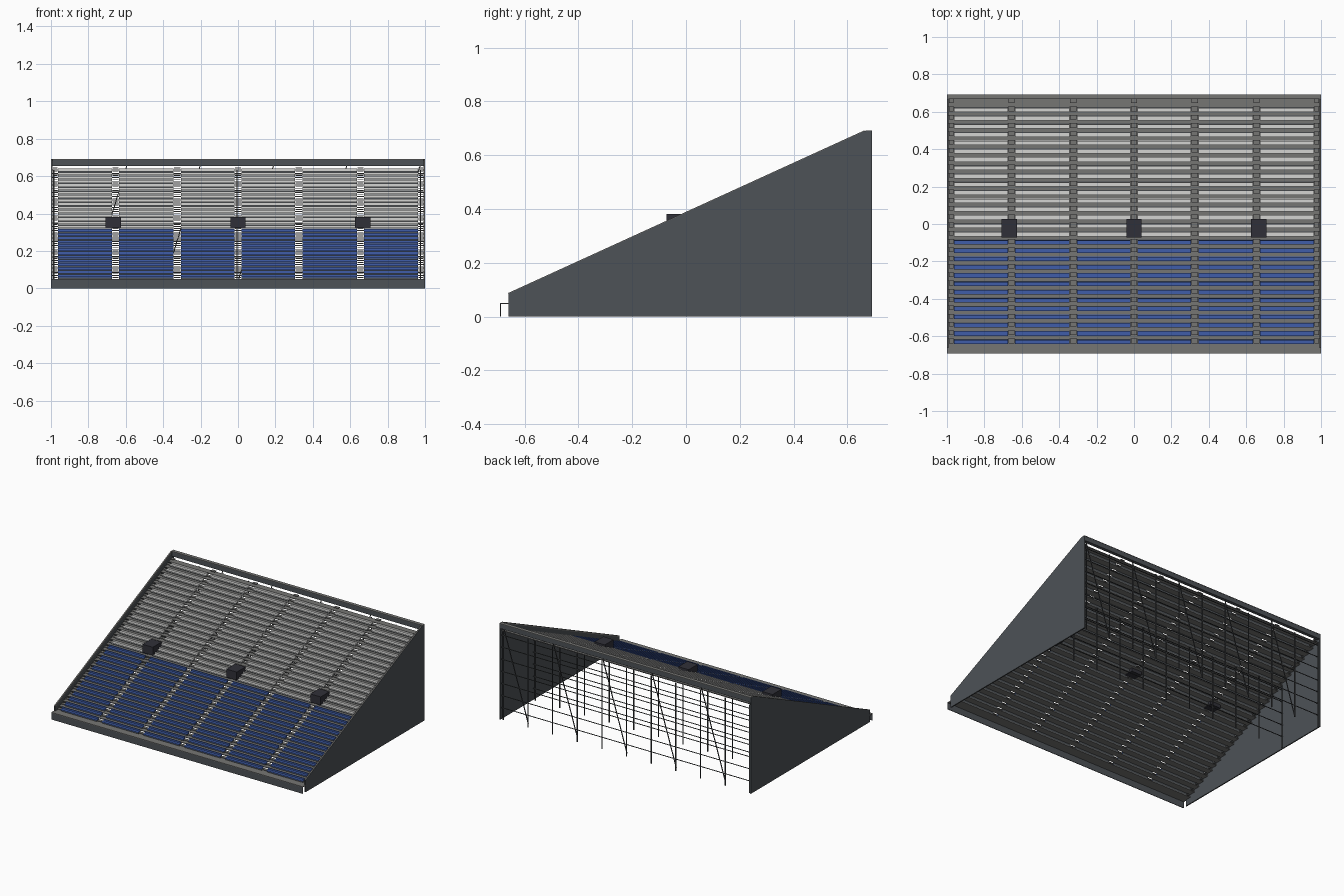
import bpy, bmesh
from mathutils import Vector, Matrix

cube = bpy.data.objects.get("Cube")
if cube:
    bpy.data.objects.remove(cube, do_unlink=True)


def material(name, rgb):
    m = bpy.data.materials.new(name)
    m.use_nodes = True
    m.diffuse_color = (*rgb, 1)
    m.node_tree.nodes["Principled BSDF"].inputs["Base Color"].default_value = (*rgb, 1)
    return m


SLATE = material("slate cladding", (0.075, 0.085, 0.095))
GREY = material("tread grey", (0.18, 0.18, 0.175))
BLUE = material("seat blue", (0.05, 0.11, 0.40))
PALE = material("seat pale grey", (0.66, 0.66, 0.65))
BLACK = material("kiosk charcoal", (0.03, 0.03, 0.04))
STEEL = material("scaffold steel", (0.06, 0.065, 0.07))


def finish(name, bm, mat):
    mesh = bpy.data.meshes.new(name)
    bm.normal_update()
    bm.to_mesh(mesh)
    bm.free()
    mesh.materials.append(mat)
    obj = bpy.data.objects.new(name, mesh)
    bpy.context.scene.collection.objects.link(obj)
    return obj


def box(bm, x, y, z):
    """Add a box given as (min, max) pairs."""
    size = [b - a for a, b in (x, y, z)]
    mid = [(a + b) / 2 for a, b in (x, y, z)]
    bmesh.ops.create_cube(bm, size=1, matrix=Matrix.Translation(mid) @ Matrix.Diagonal((*size, 1)))


def bar(bm, a, b, t=0.006):
    """Add a square tube from a to b."""
    a, b = Vector(a), Vector(b)
    d = b - a
    turn = d.to_track_quat('Z', 'Y').to_matrix().to_4x4()
    bmesh.ops.create_cube(bm, size=1, matrix=Matrix.Translation((a + b) / 2) @ turn
                          @ Matrix.Diagonal((t, t, d.length, 1)))


ROWS, BLUE_ROWS = 30, 13
Y0, Z0, RUN, RISE = -0.66, 0.05, 0.0443, 0.0202
AISLES = [-0.655, -0.325, 0, 0.325, 0.655]
HALF = 0.02
edges = [-0.962] + [a + s * HALF for a in AISLES for s in (-1, 1)] + [0.962]
BLOCKS = list(zip(edges[::2], edges[1::2]))
STAIRS = [(a - HALF + 0.003, a + HALF - 0.003) for a in AISLES] + [(-0.99, -0.965), (0.965, 0.99)]


def deck_z(y):
    return Z0 + (y - Y0) / RUN * RISE


# Treads, aisle half steps, risers and seats, row by row
treads, steps, risers, blue, pale = (bmesh.new() for _ in range(5))
for k in range(ROWS):
    y, z = Y0 + k * RUN, Z0 + k * RISE
    rear = y + RUN
    box(treads, (-0.992, 0.992), (y, rear + 0.002), (z - 0.005, z))
    for span in STAIRS:
        box(steps, span, (y + RUN / 2, rear), (z + 0.006, z + 0.01))
    if k == ROWS - 1:
        continue
    seats = blue if k < BLUE_ROWS else pale
    for span in BLOCKS:
        box(risers, span, (rear - 0.002, rear), (z, z + RISE - 0.005))
        box(risers, span, (y + 0.023, rear - 0.006), (z, z + 0.008))
        box(seats, span, (y + 0.018, rear - 0.006), (z + 0.008, z + 0.013))
        box(seats, span, (rear - 0.006, rear - 0.002), (z + 0.002, z + 0.0245))
finish("row_treads", treads, GREY)
finish("aisle_half_steps", steps, GREY)
finish("row_risers", risers, SLATE)
finish("lower_seats", blue, BLUE)
finish("upper_seats", pale, PALE)

# Side walls: sloped profile pushed out to a thin panel
PROFILE = [(-0.66, 0), (0.692, 0), (0.692, 0.69), (0.665, 0.69), (-0.66, 0.085)]
for name, x in (("left_wall", 0.992), ("right_wall", -1.0)):
    bm = bmesh.new()
    face = bm.faces.new([bm.verts.new((x, y, z)) for y, z in PROFILE])
    pushed = bmesh.ops.extrude_face_region(bm, geom=[face])["geom"]
    bmesh.ops.translate(bm, vec=(0.008, 0, 0),
                        verts=[v for v in pushed if isinstance(v, bmesh.types.BMVert)])
    bmesh.ops.recalc_face_normals(bm, faces=bm.faces)
    finish(name, bm, SLATE)

# Front fascia with its walkway, and the top beam with its cap
for name, mat, y, z in (
        ("front_fascia", SLATE, (-0.692, -0.688), (0, 0.048)),
        ("front_walkway", GREY, (-0.692, -0.655), (0.046, 0.051)),
        ("top_beam", SLATE, (0.668, 0.691), (0.655, 0.687)),
        ("top_beam_cap", GREY, (0.667, 0.692), (0.687, 0.691))):
    bm = bmesh.new()
    box(bm, (-1, 1), y, z)
    finish(name, bm, mat)

# Side edge caps following the wall slope
bm = bmesh.new()
for x in (-0.995, 0.995):
    bar(bm, (x, -0.66, 0.083), (x, 0.665, 0.688), 0.009)
finish("wall_caps", bm, GREY)

# Entrance kiosks
bm = bmesh.new()
for x in (-0.667, 0, 0.667):
    box(bm, (x - 0.041, x + 0.041), (-0.073, 0.028), (0.323, 0.382))
finish("entrance_kiosks", bm, BLACK)

# Scaffold: posts, rails and braces in the open rear, shorter frames inside
scaffold = bmesh.new()
POSTS = [-0.985 + 0.196 * i for i in range(11)]
for y in (0.682, 0.32):
    top = deck_z(y) - 0.03
    for x in POSTS:
        bar(scaffold, (x, y, 0), (x, y, top))
    z = 0.085
    while z < top:
        bar(scaffold, (-0.99, y, z), (0.99, y, z), 0.004)
        z += 0.087
for a, b in list(zip(POSTS, POSTS[1:]))[1::2]:
    bar(scaffold, (a, 0.677, 0.02), (b, 0.677, 0.66), 0.005)
finish("rear_scaffold", scaffold, STEEL)
